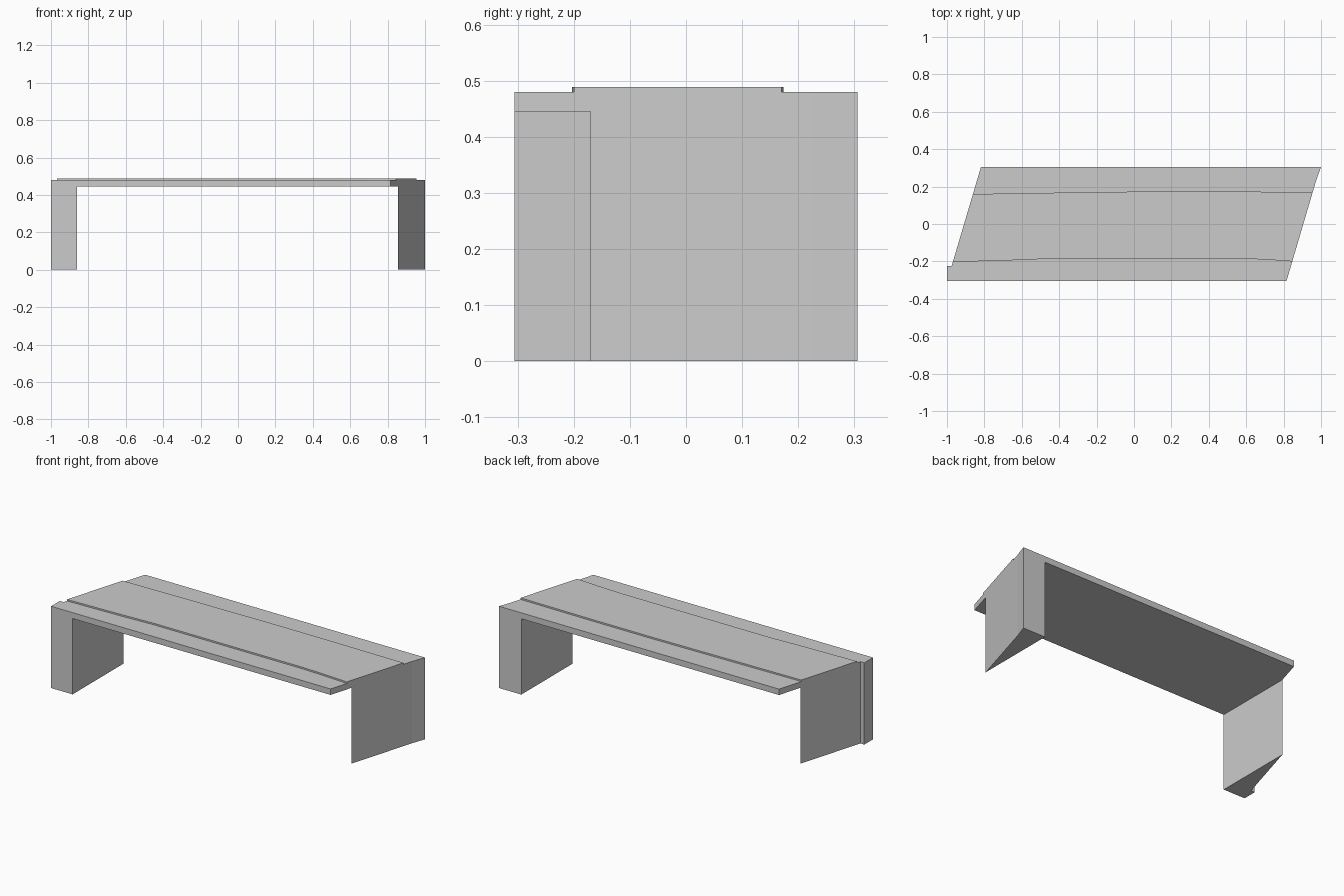
import bpy
import bmesh

if "Cube" in bpy.data.objects:
    bpy.data.objects.remove(bpy.data.objects["Cube"])

HALF_Y = 0.306
SOFFIT, DECK_TOP, ROAD_TOP = 0.445, 0.48, 0.489


def left_x(y):
    return -0.818 - 0.296 * (HALF_Y - y)


def right_x(y):
    return 0.815 + 0.295 * (y + HALF_Y)


def prism(name, outline, z0, z1):
    """Extrude a counter-clockwise plan outline from z0 to z1."""
    bm = bmesh.new()
    face = bm.faces.new([bm.verts.new((x, y, z0)) for x, y in outline])
    ext = bmesh.ops.extrude_face_region(bm, geom=[face])
    top = [v for v in ext["geom"] if isinstance(v, bmesh.types.BMVert)]
    bmesh.ops.translate(bm, vec=(0, 0, z1 - z0), verts=top)
    bmesh.ops.recalc_face_normals(bm, faces=bm.faces[:])
    mesh = bpy.data.meshes.new(name)
    bm.to_mesh(mesh)
    bm.free()
    obj = bpy.data.objects.new(name, mesh)
    bpy.context.collection.objects.link(obj)
    return obj


# Shared skewed end lines: the left one has a small stepped corner
left_corner = [(left_x(-0.225), -0.225), (-1, -0.225), (-1, -HALF_Y)]
right_corner = [(right_x(0.225), 0.225), (1, HALF_Y)]

# Skewed bridge deck
prism("deck",
      left_corner + [(right_x(-HALF_Y), -HALF_Y)] + right_corner
      + [(left_x(HALF_Y), HALF_Y)],
      SOFFIT, DECK_TOP)

# Wedge-shaped abutments with inner walls square to the span
prism("left_abutment",
      left_corner + [(-0.86, -HALF_Y), (-0.86, 0.164)], 0, SOFFIT)
prism("right_abutment",
      [(right_x(-0.17), -0.17)] + right_corner + [(right_x(-0.17), HALF_Y)],
      0, SOFFIT)

# Raised roadway with gently curving kerb lines
front_kerb = [(left_x(-0.203), -0.203), (-0.62, -0.193), (-0.42, -0.184),
              (0.54, -0.184), (0.7, -0.19), (right_x(-0.2), -0.2)]
back_kerb = [(right_x(0.17), 0.17), (0.5, 0.174), (0.08, 0.174),
             (-0.37, 0.168), (left_x(0.16), 0.16)]
prism("roadway", front_kerb + back_kerb, DECK_TOP, ROAD_TOP)
